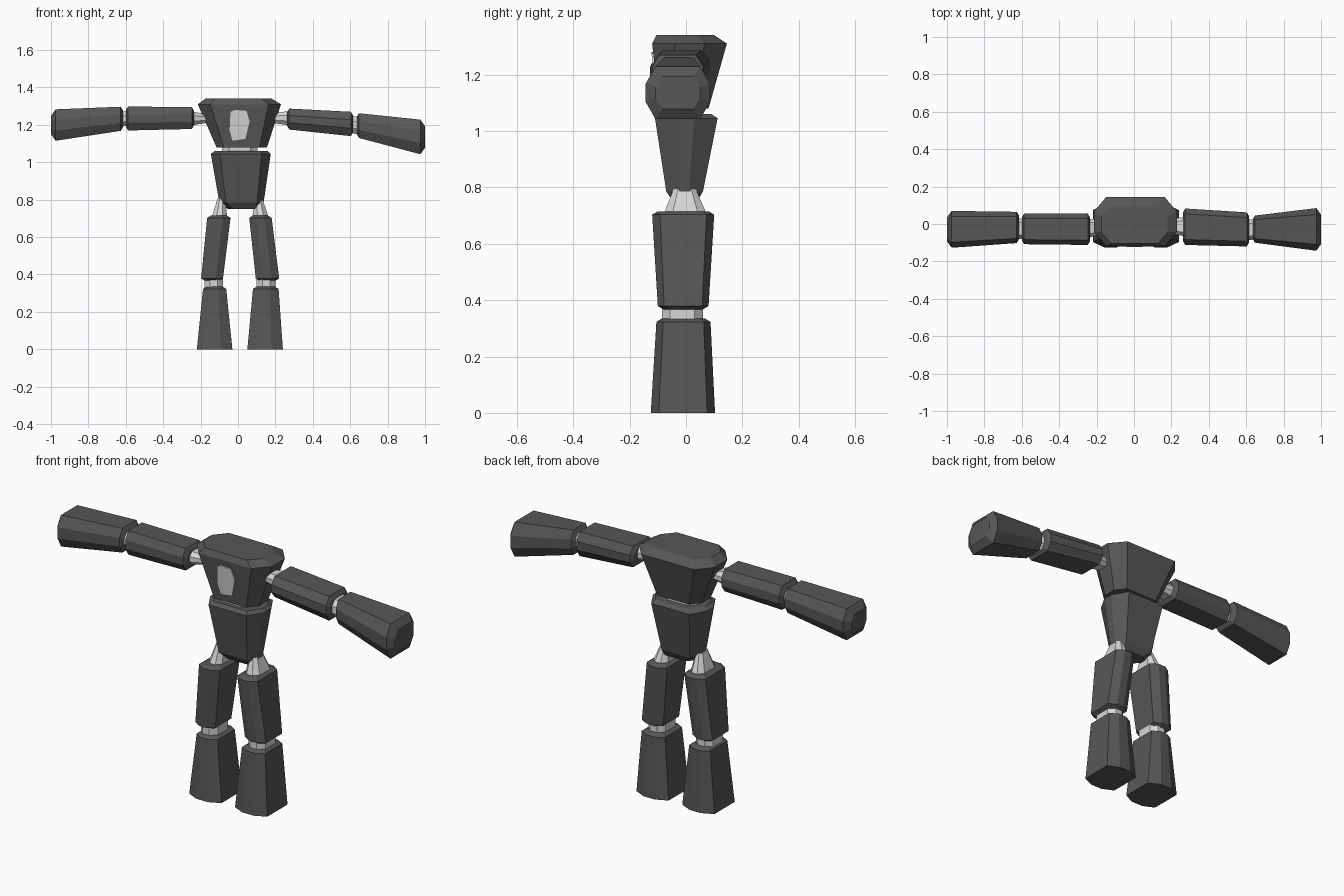
import bpy, bmesh

if "Cube" in bpy.data.objects:
    bpy.data.objects.remove(bpy.data.objects["Cube"])


def material(name, v):
    m = bpy.data.materials.new(name)
    m.diffuse_color = (v, v, v, 1)
    m.use_nodes = True
    m.node_tree.nodes["Principled BSDF"].inputs["Base Color"].default_value = m.diffuse_color
    return m


DARK = material("dark_grey", 0.095)
LIGHT = material("light_grey", 0.68)


def loft(name, axis, rings, mat, fu, fv):
    """Eight-sided loft; each ring is (position, u0, u1, v0, v1)."""
    bm = bmesh.new()
    loops = []
    for t, u0, u1, v0, v1 in rings:
        cu, cv, hu, hv = (u0 + u1) / 2, (v0 + v1) / 2, (u1 - u0) / 2, (v1 - v0) / 2
        loop = []
        for a, b in ((1, -fv), (1, fv), (fu, 1), (-fu, 1),
                     (-1, fv), (-1, -fv), (-fu, -1), (fu, -1)):
            u, v = cu + a * hu, cv + b * hv
            loop.append(bm.verts.new((t, u, v) if axis == "x" else (u, v, t)))
        loops.append(loop)
    for lo, hi in zip(loops, loops[1:]):
        for i in range(8):
            j = (i + 1) % 8
            bm.faces.new((lo[i], lo[j], hi[j], hi[i]))
    bm.faces.new(loops[0][::-1])
    bm.faces.new(loops[-1])
    return finish(name, bm, mat)


def finish(name, bm, mat):
    bmesh.ops.recalc_face_normals(bm, faces=bm.faces)
    me = bpy.data.meshes.new(name)
    bm.to_mesh(me)
    bm.free()
    me.materials.append(mat)
    ob = bpy.data.objects.new(name, me)
    bpy.context.collection.objects.link(ob)
    return ob


def inset(ring, shift, d):
    t, u0, u1, v0, v1 = ring
    return (t + shift, u0 + d, u1 - d, v0 + d, v1 - d)


def limb(name, axis, a, b, fu, fv, ca=(0.012, 0.02), cb=(0.012, 0.02)):
    """Armour segment with bevelled ends; ca and cb are (length, inset)."""
    rings = [a, b]
    if ca:
        rings = [a, (a[0] + ca[0],) + a[1:]]
        rings[0] = inset(a, 0, ca[1])
    else:
        rings = [a]
    if cb:
        rings += [(b[0] - cb[0],) + b[1:], inset(b, 0, cb[1])]
    else:
        rings += [b]
    return loft(name, axis, rings, DARK, fu, fv)


# Chest and abdomen
loft("chest", "z", [(1.08, -0.115, 0.155, -0.095, 0.08),
                    (1.31, -0.215, 0.23, -0.12, 0.145),
                    (1.34, -0.175, 0.18, -0.105, 0.10)], DARK, 0.7, 0.4)
loft("waist", "z", [(1.04, -0.085, 0.105, -0.07, 0.06),
                    (1.09, -0.085, 0.105, -0.07, 0.06)], LIGHT, 0.6, 0.4)
loft("abdomen", "z", [(0.75, -0.055, 0.125, -0.045, 0.04),
                      (0.785, -0.10, 0.137, -0.07, 0.06),
                      (1.045, -0.145, 0.175, -0.11, 0.112),
                      (1.06, -0.125, 0.16, -0.09, 0.09)], DARK, 0.7, 0.25)

# Chest plate, lying on the sloping chest front
bm = bmesh.new()
outline = [(-0.04, 1.27), (-0.015, 1.28), (0.045, 1.275), (0.062, 1.22),
           (0.04, 1.125), (-0.03, 1.115), (-0.045, 1.17)]
rows = []
for d in (-0.006, 0.002):
    rows.append([bm.verts.new((x, -0.095 - (z - 1.08) * 0.025 / 0.23 + d, z))
                 for x, z in outline])
bm.faces.new(rows[0])
bm.faces.new(rows[1][::-1])
for i in range(len(outline)):
    j = (i + 1) % len(outline)
    bm.faces.new((rows[0][i], rows[0][j], rows[1][j], rows[1][i]))
finish("chest_plate", bm, LIGHT)

# Arms, along x; the two sides are posed differently
hand = (0.025, 0.035)
limb("left_forearm", "x", (-1.0, -0.127, 0.07, 1.115, 1.283),
     (-0.615, -0.102, 0.065, 1.168, 1.297), 0.7, 0.35, ca=hand)
limb("left_upper_arm", "x", (-0.60, -0.108, 0.055, 1.17, 1.298),
     (-0.235, -0.112, 0.055, 1.178, 1.295), 0.7, 0.35)
limb("right_upper_arm", "x", (0.262, -0.112, 0.083, 1.175, 1.287),
     (0.615, -0.12, 0.062, 1.14, 1.27), 0.7, 0.35)
limb("right_forearm", "x", (0.635, -0.10, 0.045, 1.13, 1.262),
     (1.0, -0.143, 0.085, 1.043, 1.228), 0.7, 0.35, cb=hand)

# Elbows and shoulders
loft("left_elbow", "x", [(-0.64, -0.08, 0.03, 1.19, 1.27),
                         (-0.58, -0.08, 0.03, 1.195, 1.275)], LIGHT, 0.6, 0.4)
loft("right_elbow", "x", [(0.59, -0.09, 0.03, 1.155, 1.25),
                          (0.66, -0.08, 0.02, 1.15, 1.24)], LIGHT, 0.6, 0.4)
loft("left_shoulder", "x", [(-0.26, -0.08, 0.03, 1.195, 1.275),
                            (-0.14, -0.04, 0.02, 1.215, 1.25)], LIGHT, 0.6, 0.4)
loft("right_shoulder", "x", [(0.15, -0.04, 0.02, 1.215, 1.26),
                             (0.29, -0.07, 0.04, 1.195, 1.275)], LIGHT, 0.6, 0.4)

# Legs: x ranges are (hip top, hip base, thigh top, thigh end, knee, shin top, foot)
legs = {
    "left": ((-0.11, -0.07), (-0.145, -0.055), (-0.165, -0.04), (-0.197, -0.08),
             (-0.18, -0.08), (-0.187, -0.063), (-0.22, -0.03)),
    "right": ((0.09, 0.13), (0.075, 0.17), (0.06, 0.18), (0.095, 0.22),
              (0.10, 0.20), (0.08, 0.217), (0.05, 0.24)),
}
for side, (tip, hip, top, end, knee, shin, foot) in legs.items():
    loft(side + "_hip", "z", [(0.69, *hip, -0.085, 0.08),
                              (0.805, *tip, -0.04, 0.03)], LIGHT, 0.4, 0.6)
    limb(side + "_thigh", "z", (0.367, *end, -0.10, 0.08),
         (0.715, *top, -0.12, 0.10), 0.35, 0.75)
    loft(side + "_knee", "z", [(0.31, *knee, -0.085, 0.06),
                               (0.39, *knee, -0.085, 0.06)], LIGHT, 0.4, 0.6)
    limb(side + "_shin", "z", (0.0, *foot, -0.125, 0.103),
         (0.335, *shin, -0.105, 0.087), 0.35, 0.75, ca=None)
